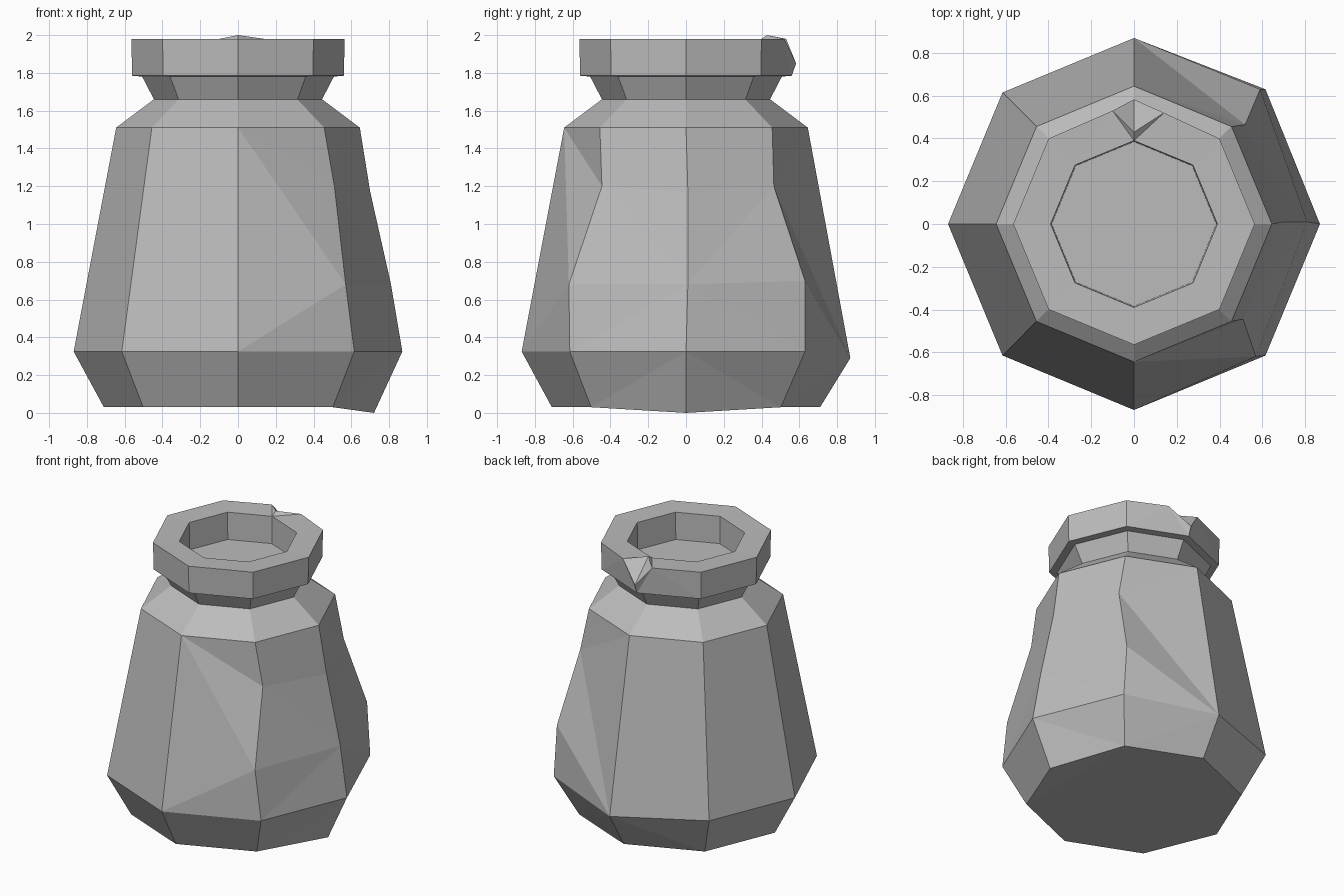
import bpy, bmesh
from math import cos, sin, pi

cube = bpy.data.objects.get("Cube")
if cube:
    bpy.data.objects.remove(cube)

GREY = (0.5, 0.5, 0.5, 1)
grey = bpy.data.materials.new("clay_grey")
grey.use_nodes = True
grey.diffuse_color = GREY
grey.node_tree.nodes["Principled BSDF"].inputs["Base Color"].default_value = GREY

SIDES = 8


def ring(bm, radius, z):
    """Octagon of vertices with corners on the axes."""
    return [bm.verts.new((radius * cos(k * 2 * pi / SIDES),
                          radius * sin(k * 2 * pi / SIDES), z)) for k in range(SIDES)]


def bridge(bm, low, high, skip=()):
    for k in range(SIDES):
        if k not in skip:
            n = (k + 1) % SIDES
            bm.faces.new((low[k], low[n], high[n], high[k]))


def finish(bm, name):
    bmesh.ops.triangulate(bm, faces=[f for f in bm.faces if len(f.verts) > 3])
    bmesh.ops.recalc_face_normals(bm, faces=bm.faces)
    mesh = bpy.data.meshes.new(name)
    bm.to_mesh(mesh)
    bm.free()
    mesh.materials.append(grey)
    obj = bpy.data.objects.new(name, mesh)
    bpy.context.collection.objects.link(obj)


# Jar body: foot, belly, shoulder and neck
bm = bmesh.new()
foot, belly = ring(bm, 0.71, 0.03), ring(bm, 0.87, 0.325)
shoulder, neck, collar = ring(bm, 0.645, 1.51), ring(bm, 0.445, 1.66), ring(bm, 0.51, 1.785)
foot[0].co.z = 0
foot[0].co.x = 0.72
belly[2].co.z = 0.29
belly[1].co.y = 0.63
bm.faces.new(foot)
bridge(bm, foot, belly)
bridge(bm, shoulder, neck)
bridge(bm, neck, collar)
bridge(bm, belly, shoulder, skip=(0, 1, 6, 7))

# Dented right side: three edges with extra points at two heights
dents = {7: ((0.57, -0.62, 0.68), (0.51, -0.445, 1.2)),
         0: ((0.81, 0.01, 0.68), (0.7, 0.01, 1.17)),
         1: ((0.59, 0.63, 0.7), (0.52, 0.465, 1.2))}
edge = {k: [belly[k], *map(bm.verts.new, pts), shoulder[k]] for k, pts in dents.items()}
for a, b in ((7, 0), (0, 1)):
    for i in range(3):
        bm.faces.new((edge[a][i], edge[b][i], edge[b][i + 1], edge[a][i + 1]))


def fan(straight, bent, split):
    """Join a straight edge to a bent one, fanning from its two ends."""
    for i in range(3):
        tip = belly[straight] if i < split else shoulder[straight]
        bm.faces.new((tip, edge[bent][i], edge[bent][i + 1]))
    bm.faces.new((belly[straight], edge[bent][split], shoulder[straight]))


fan(6, 7, 1)
fan(2, 1, 2)
finish(bm, "jar_body")

# Lip: thick octagonal collar with a recessed floor and a chipped back corner
bm = bmesh.new()
under, base = ring(bm, 0.5, 1.78), ring(bm, 0.56, 1.785)
top, inner, floor = ring(bm, 0.565, 1.98), ring(bm, 0.39, 1.975), ring(bm, 0.385, 1.78)
BACK = 2
bridge(bm, under, base)
bridge(bm, base, top, skip=(BACK - 1, BACK))
bridge(bm, top, inner, skip=(BACK - 1, BACK))
bridge(bm, inner, floor)
bm.faces.new(floor)
low = top[BACK]
low.co = (0, 0.583, 1.85)
peak, left, right = map(bm.verts.new, ((0, 0.43, 2), (0.14, 0.52, 1.98), (-0.1, 0.53, 1.98)))
for near, cut in ((BACK - 1, left), (BACK + 1, right)):
    bm.faces.new((base[near], base[BACK], low, cut, top[near]))
    bm.faces.new((top[near], cut, peak, inner[BACK], inner[near]))
    bm.faces.new((cut, low, peak))
finish(bm, "jar_lip")
